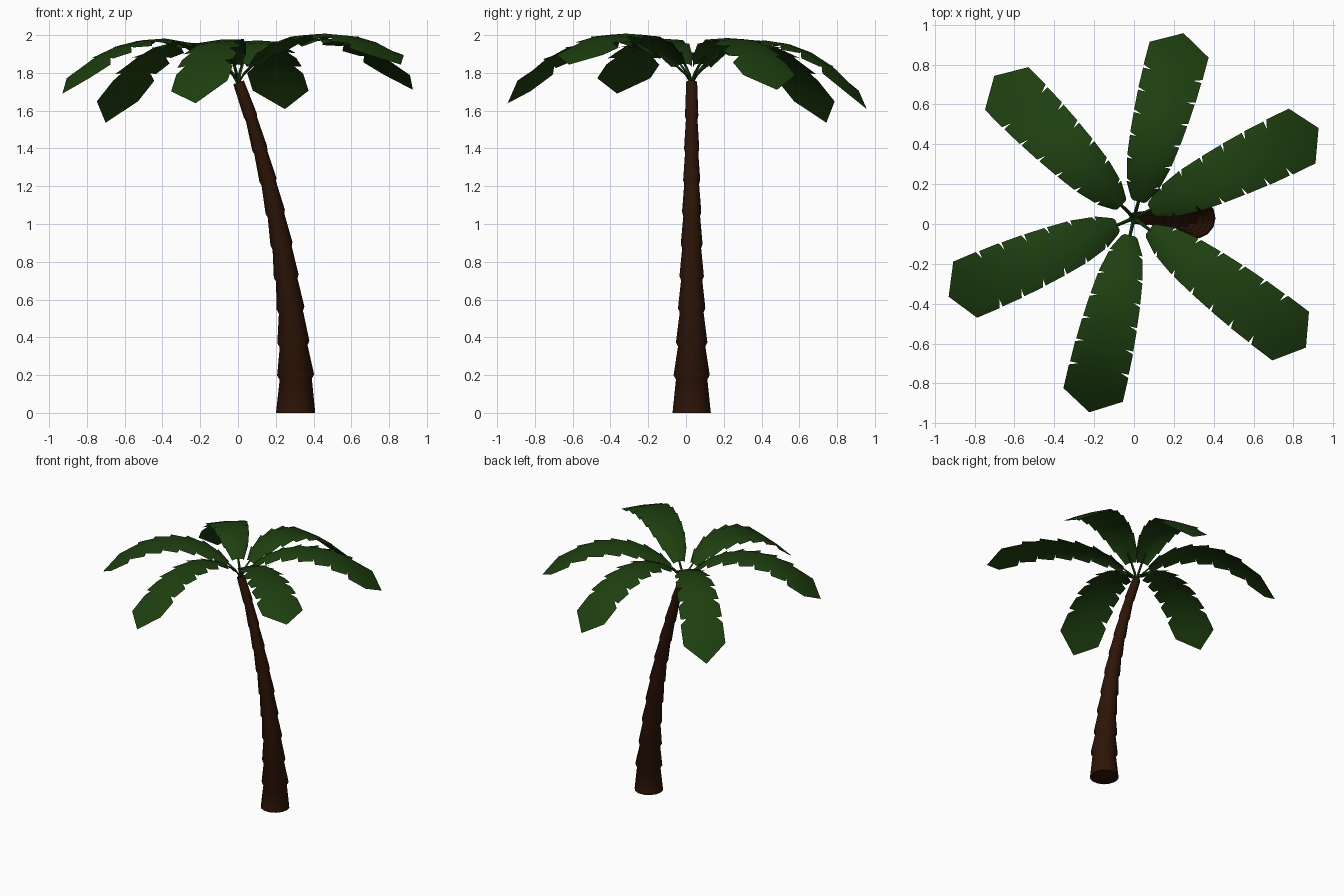
import bpy, bmesh, math
from mathutils import Vector, Matrix

if "Cube" in bpy.data.objects:
    bpy.data.objects.remove(bpy.data.objects["Cube"])

CENTRE = Vector((0.0, 0.03, 0.0))


def material(name, rgb):
    m = bpy.data.materials.new(name)
    m.diffuse_color = (*rgb, 1)
    m.use_nodes = True
    m.node_tree.nodes["Principled BSDF"].inputs["Base Color"].default_value = m.diffuse_color
    return m


def finish(bm, name, mat, angle):
    me = bpy.data.meshes.new(name)
    bm.to_mesh(me)
    bm.free()
    ob = bpy.data.objects.new(name, me)
    bpy.context.collection.objects.link(ob)
    me.materials.append(mat)
    bpy.ops.object.select_all(action='DESELECT')
    ob.select_set(True)
    bpy.context.view_layer.objects.active = ob
    bpy.ops.object.shade_smooth_by_angle(angle=math.radians(angle))
    return ob


def loft(bm, rings):
    for a, b in zip(rings, rings[1:]):
        n = len(a)
        for i in range(n):
            j = (i + 1) % n
            bm.faces.new((a[i], a[j], b[j], b[i]))
    bm.faces.new(rings[0][::-1])
    bm.faces.new(rings[-1])


bark = material("bark", (0.026, 0.007, 0.002))
green = material("leaf_green", (0.013, 0.050, 0.005))

# Trunk: leaning stack of tapered segments, each flaring over the one below
path = [(0.305, 0), (0.305, 0.20), (0.293, 0.375), (0.278, 0.555), (0.255, 0.725),
        (0.230, 0.895), (0.197, 1.065), (0.158, 1.235), (0.115, 1.40), (0.065, 1.575),
        (0.003, 1.75)]
radii = [0.104, 0.098, 0.085, 0.074, 0.066, 0.059, 0.052, 0.046, 0.041, 0.036, 0.034]
bm = bmesh.new()
rings = []


def trunk_ring(k, r, shift):
    p = Vector((path[k][0], CENTRE.y, path[k][1]))
    a, b = path[max(k - 1, 0)], path[min(k + 1, 10)]
    t = Vector((b[0] - a[0], 0, b[1] - a[1])).normalized() if k else Vector((0, 0, 1))
    side = Vector((t.z, 0, -t.x))
    p = p + t * shift
    rings.append([bm.verts.new(p + r * (side * math.cos(u) + Vector((0, 1, 0)) * math.sin(u)))
                  for u in (math.tau * i / 14 for i in range(14))])


for k in range(10):
    trunk_ring(k, radii[k], 0)
    trunk_ring(k + 1, radii[k + 1] * 0.87, -0.022 if k < 9 else 0)
loft(bm, rings)
bmesh.ops.recalc_face_normals(bm, faces=bm.faces)
finish(bm, "trunk", bark, 50)

# Fronds: arched spine, blade on both sides, shallow slits along the edges
spine = [(0.09, 1.85), (0.18, 1.915), (0.30, 1.963), (0.42, 1.982), (0.54, 1.974),
         (0.66, 1.943), (0.78, 1.885), (0.92, 1.780), (1.01, 1.69)]
widths = [0.04, 0.085, 0.113, 0.128, 0.139, 0.147, 0.151, 0.153]


def frond(name, degrees, reach, bend, roll):
    bm = bmesh.new()

    def point(r, w, z):
        return bm.verts.new((r * reach / 1.01, w, z + bend * r ** 2.4 + roll * w * r))

    def face(s, *v):
        bm.faces.new(v if s < 0 else v[::-1])

    mid = [point(r, 0, z) for r, z in spine]
    for s in (1, -1):
        inner = [point(r, s * 0.72 * w, z - 0.006) for (r, z), w in zip(spine, widths)]
        for i in range(7):
            (r0, z0), (r1, z1) = spine[i], spine[i + 1]
            f = 0.12  # slit opening between neighbouring teeth
            start = point(r0 + f * (r1 - r0), s * (widths[i] + 0.002),
                          z0 + f * (z1 - z0) - 0.028)
            end = point(r1, s * widths[i + 1], z1 - 0.008)
            face(s, mid[i], inner[i], inner[i + 1], mid[i + 1])
            face(s, inner[i], start, end, inner[i + 1])
        # blunt pointed tip
        face(s, mid[7], inner[7], mid[8])
        face(s, inner[7], end, mid[8])
    # stalk joining the blade to the trunk top
    stalk = []
    for r, z, h in ((0.0, 1.74, 0.011), (0.035, 1.795, 0.009), (0.09, 1.843, 0.008),
                    (0.16, 1.892, 0.005)):
        stalk.append([point(r, h * a, z + h * b)
                      for a, b in ((1, 0), (0, 1), (-1, 0), (0, -1))])
    loft(bm, stalk)
    bm.transform(Matrix.Translation(CENTRE) @ Matrix.Rotation(math.radians(degrees), 4, 'Z'))
    return finish(bm, name, green, 30)


# angle around the trunk, reach, extra rise or droop, sideways roll
for n, spec in enumerate([(26, 1.03, 0.02, 0), (75, 0.96, -0.08, 0),
                          (134.5, 1.0, -0.15, 0), (203, 1.01, 0.0, 0),
                          (257, 1.0, -0.05, 0.2), (323, 1.08, 0.15, 0)]):
    frond(f"frond_{n + 1}", *spec)
